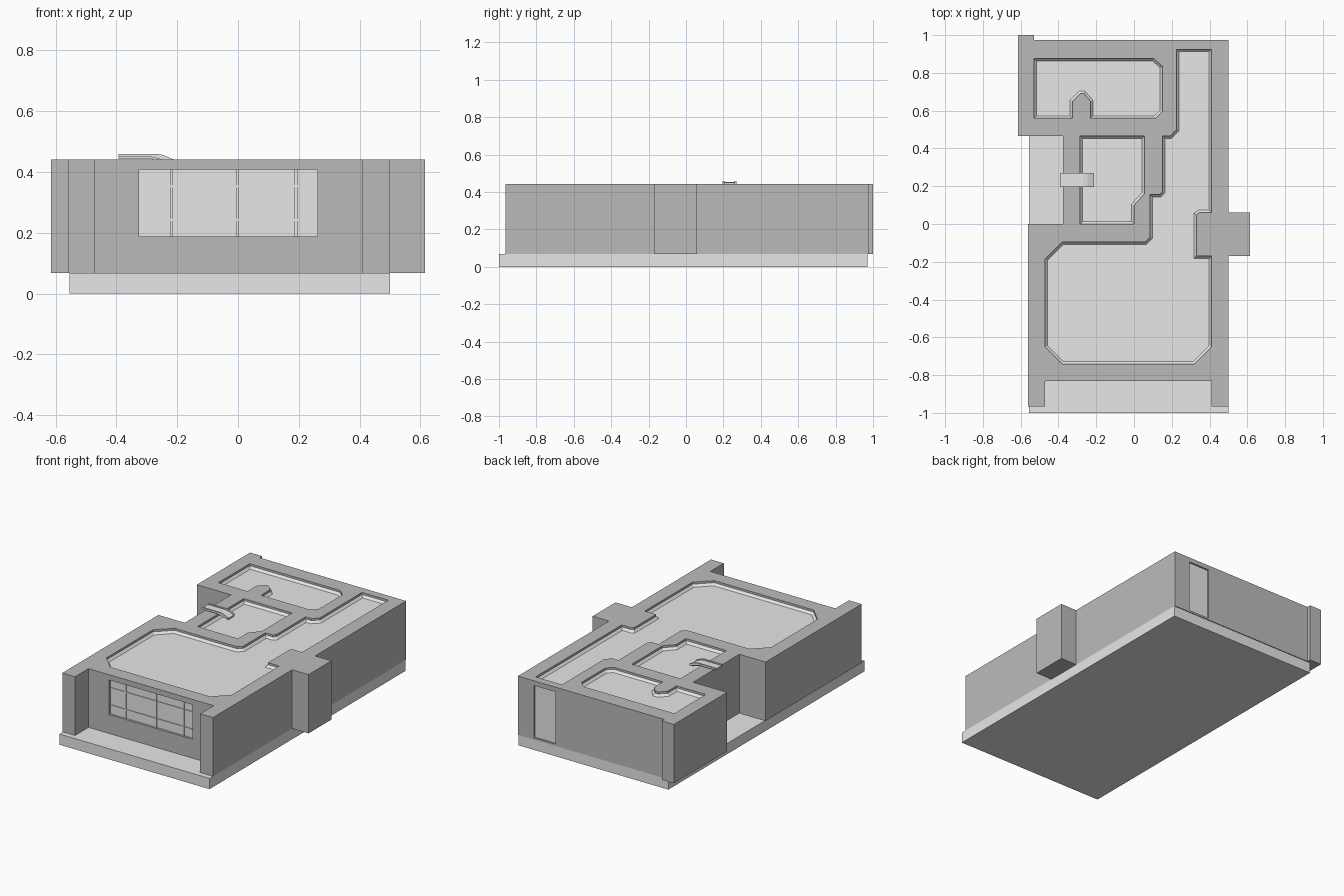
import bpy, bmesh
from mathutils import Vector

if "Cube" in bpy.data.objects:
    bpy.data.objects.remove(bpy.data.objects["Cube"], do_unlink=True)


def material(name, value):
    m = bpy.data.materials.new(name)
    m.use_nodes = True
    colour = (value, value, value, 1)
    m.diffuse_color = colour
    m.node_tree.nodes["Principled BSDF"].inputs["Base Color"].default_value = colour
    return m


WALL = material("wall grey", 0.5)
PALE = material("pale grey", 0.8)
FLOOR, TOP = 0.068, 0.442


def finish(name, bm, mat):
    bmesh.ops.recalc_face_normals(bm, faces=bm.faces)
    me = bpy.data.meshes.new(name)
    bm.to_mesh(me)
    bm.free()
    me.materials.append(mat)
    ob = bpy.data.objects.new(name, me)
    bpy.context.scene.collection.objects.link(ob)
    return ob


def prism(name, points, z0, z1, mat, ledge=0, drop=0):
    """Extrude a plan outline; optionally sink the middle of its top, leaving a ledge."""
    bm = bmesh.new()
    face = bm.faces.new([bm.verts.new((x, y, z0)) for x, y in points])
    ext = bmesh.ops.extrude_face_region(bm, geom=[face])["geom"]
    bmesh.ops.translate(bm, vec=(0, 0, z1 - z0),
                        verts=[v for v in ext if isinstance(v, bmesh.types.BMVert)])
    bmesh.ops.recalc_face_normals(bm, faces=bm.faces)
    if ledge:
        top = max(bm.faces, key=lambda f: f.calc_center_median().z)
        bmesh.ops.inset_region(bm, faces=[top], thickness=ledge, use_even_offset=True)
        bmesh.ops.translate(bm, vec=(0, 0, -drop), verts=top.verts)
    return finish(name, bm, mat)


def box(name, lo, hi, mat):
    bm = bmesh.new()
    bmesh.ops.create_cube(bm, size=1)
    lo, hi = Vector(lo), Vector(hi)
    for v in bm.verts:
        v.co = (lo + hi) / 2 + v.co * (hi - lo)
    return finish(name, bm, mat)


def cut(target, cutter):
    mod = target.modifiers.new("cut", "BOOLEAN")
    mod.operation, mod.solver, mod.object = "DIFFERENCE", "EXACT", cutter
    bpy.context.view_layer.objects.active = target
    bpy.ops.object.modifier_apply(modifier=mod.name)
    bpy.data.objects.remove(cutter, do_unlink=True)


# Base slab
box("base_slab", (-0.555, -1, 0), (0.5, 0.97, FLOOR), PALE)

# Outer walls, including the corner pier, side chimney and front wing walls
walls = prism("walls", [
    (-0.615, 1), (-0.53, 1), (-0.53, 0.975), (0.5, 0.975), (0.5, 0.06), (0.615, 0.06),
    (0.615, -0.17), (0.5, -0.17), (0.5, -0.965), (0.41, -0.965), (0.41, -0.83),
    (-0.47, -0.83), (-0.47, -0.965), (-0.56, -0.965), (-0.56, 0), (-0.375, 0),
    (-0.375, 0.465), (-0.615, 0.465)], FLOOR, TOP, WALL)

# Rooms sunk into the top
rooms = {
    "back_room": [
        (-0.53, 0.56), (-0.325, 0.56), (-0.325, 0.65), (-0.285, 0.69), (-0.265, 0.69),
        (-0.23, 0.65), (-0.23, 0.56), (0.115, 0.56), (0.15, 0.595), (0.15, 0.835),
        (0.105, 0.875), (-0.53, 0.875)],
    "middle_room": [
        (-0.285, 0), (0, 0), (0, 0.1), (0.055, 0.16), (0.055, 0.465), (-0.285, 0.465)],
    "main_room": [
        (-0.47, -0.65), (-0.38, -0.74), (0.32, -0.74), (0.41, -0.65), (0.41, -0.17),
        (0.33, -0.17), (0.33, 0.05), (0.345, 0.06), (0.41, 0.06), (0.41, 0.925),
        (0.225, 0.925), (0.225, 0.5), (0.19, 0.465), (0.15, 0.465), (0.15, 0.17),
        (0.135, 0.155), (0.085, 0.155), (0.085, -0.07), (0.06, -0.095),
        (-0.38, -0.095), (-0.47, -0.185)],
}
for name, outline in rooms.items():
    cut(walls, prism("cutter", outline, 0.4, 0.5, WALL))
    prism(name + "_panel", outline, 0.4, 0.429, PALE, 0.013, 0.014)

# Front window with its bars
X0, X1, Z0, Z1 = -0.325, 0.262, 0.188, 0.408
cut(walls, box("cutter", (X0, -0.9, Z0), (X1, -0.81, Z1), WALL))
box("window_pane", (X0, -0.816, Z0), (X1, -0.808, Z1), PALE)
for i, t in enumerate((0.18, 0.55, 0.88)):
    x = X0 + t * (X1 - X0)
    box(f"window_upright_{i}", (x - 0.005, -0.821, Z0), (x + 0.005, -0.815, Z1), PALE)
for i, t in enumerate((0.25, 0.75)):
    z = Z0 + t * (Z1 - Z0)
    box(f"window_rail_{i}", (X0, -0.82, z - 0.004), (X1, -0.815, z + 0.004), PALE)

# Back door
cut(walls, box("cutter", (0.237, 0.96, 0.08), (0.386, 1.1, 0.412), WALL))
box("back_door", (0.237, 0.955, 0.08), (0.386, 0.965, 0.412), PALE)

# Small curved canopy with raised side rims, lying across the inner wall
profile = [(-0.393, 0.443), (-0.393, 0.454), (-0.27, 0.454), (-0.245, 0.45),
           (-0.212, 0.435), (-0.212, 0.425), (-0.285, 0.443)]


def canopy_part(name, y0, y1, lift):
    bm = bmesh.new()
    ends = [[bm.verts.new((x, y, z + lift)) for x, z in profile] for y in (y0, y1)]
    for ring in ends:
        bm.faces.new(ring)
    for i in range(len(profile)):
        j = (i + 1) % len(profile)
        bm.faces.new((ends[0][i], ends[0][j], ends[1][j], ends[1][i]))
    finish(name, bm, PALE)


canopy_part("canopy_bed", 0.205, 0.26, 0)
canopy_part("canopy_rim_front", 0.195, 0.206, 0.006)
canopy_part("canopy_rim_back", 0.259, 0.27, 0.006)
